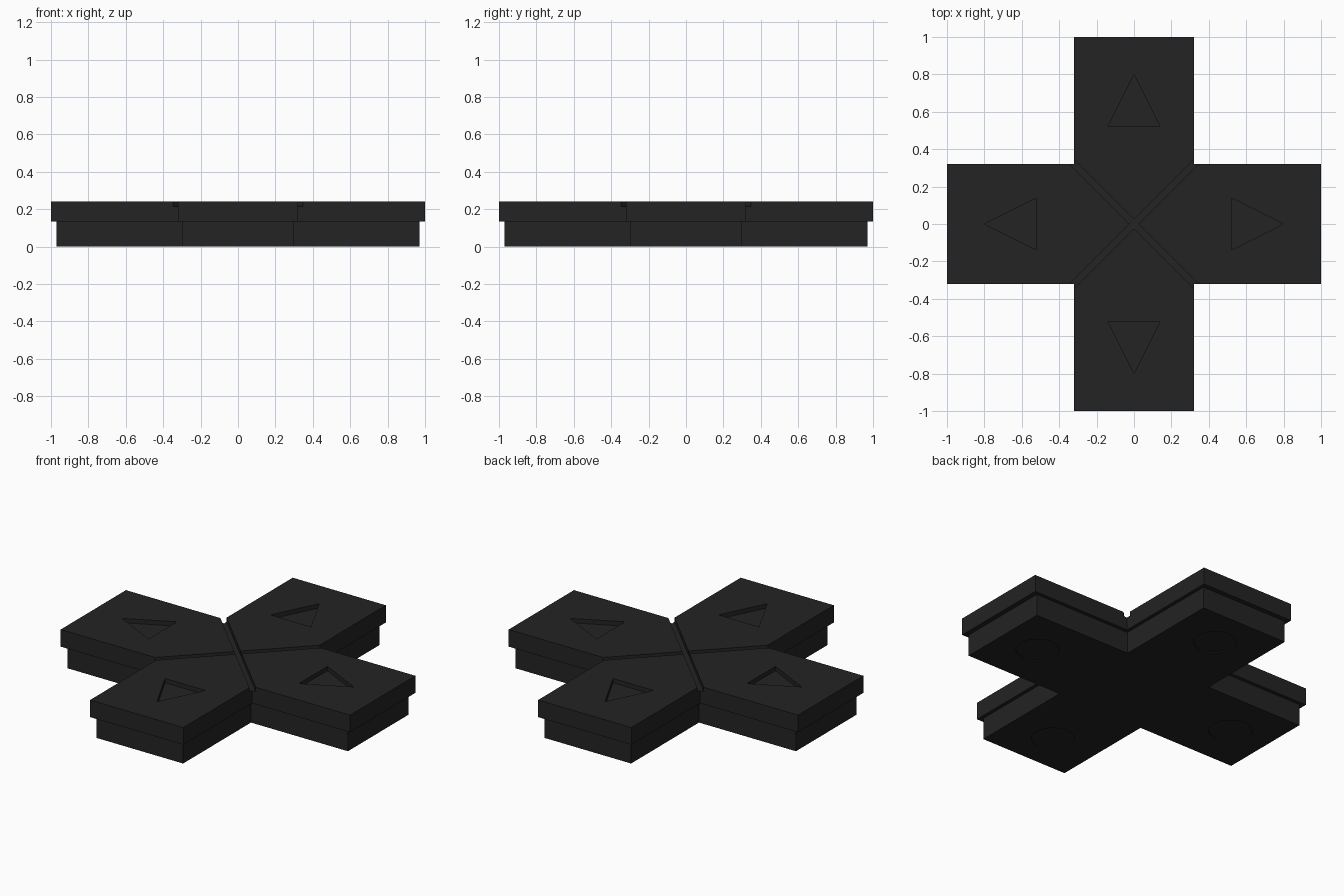
import bpy, bmesh, math
from mathutils import Matrix

if "Cube" in bpy.data.objects:
    bpy.data.objects.remove(bpy.data.objects["Cube"])

black = bpy.data.materials.new("matte black")
black.diffuse_color = (0.017, 0.017, 0.017, 1)
black.use_nodes = True
black.node_tree.nodes["Principled BSDF"].inputs["Base Color"].default_value = black.diffuse_color


def prism(name, outline, z0, z1):
    """Extrude a flat counter-clockwise outline from z0 to z1."""
    bm = bmesh.new()
    face = bm.faces.new([bm.verts.new((x, y, z0)) for x, y in outline])
    top = bmesh.ops.extrude_face_region(bm, geom=[face])["geom"]
    for v in top:
        if isinstance(v, bmesh.types.BMVert):
            v.co.z = z1
    bmesh.ops.recalc_face_normals(bm, faces=bm.faces)
    me = bpy.data.meshes.new(name)
    bm.to_mesh(me)
    bm.free()
    me.materials.append(black)
    ob = bpy.data.objects.new(name, me)
    bpy.context.collection.objects.link(ob)
    return ob


def turned(points, angle):
    c, s = round(math.cos(angle), 9), round(math.sin(angle), 9)
    return [(x * c - y * s, x * s + y * c) for x, y in points]


def cross(length, half):
    """Plus-shaped outline: three corners for each of the four arms."""
    arm = [(length, -half), (length, half), (half, half)]
    return [p for k in range(4) for p in turned(arm, k * math.pi / 2)]


def cut(target, outline, z0, z1):
    cutter = prism("cutter", outline, z0, z1)
    cutter.hide_render = True
    mod = target.modifiers.new("cut", "BOOLEAN")
    mod.operation = "DIFFERENCE"
    mod.solver = "EXACT"
    mod.object = cutter
    bpy.context.view_layer.objects.active = target
    bpy.ops.object.modifier_apply(modifier=mod.name)
    bpy.data.objects.remove(cutter)


# Narrower base and overhanging top plate
base = prism("base", cross(0.97, 0.30), 0, 0.135)
plate = prism("top_plate", cross(1.0, 0.322), 0.135, 0.242)

# Diagonal grooves dividing the four arms
groove = [(-0.7, -0.018), (0.7, -0.018), (0.7, 0.018), (-0.7, 0.018)]
for k in (1, 3):
    cut(plate, turned(groove, k * math.pi / 4), 0.215, 0.3)

# Sunken direction arrows on top, shallow round recesses underneath
arrow = [(0.52, -0.14), (0.80, 0), (0.52, 0.14)]
disc = [(0.713 + 0.122 * math.cos(a * math.pi / 16), 0.122 * math.sin(a * math.pi / 16))
        for a in range(32)]
for k in range(4):
    cut(plate, turned(arrow, k * math.pi / 2), 0.215, 0.3)
    cut(base, turned(disc, k * math.pi / 2), -0.1, 0.006)
